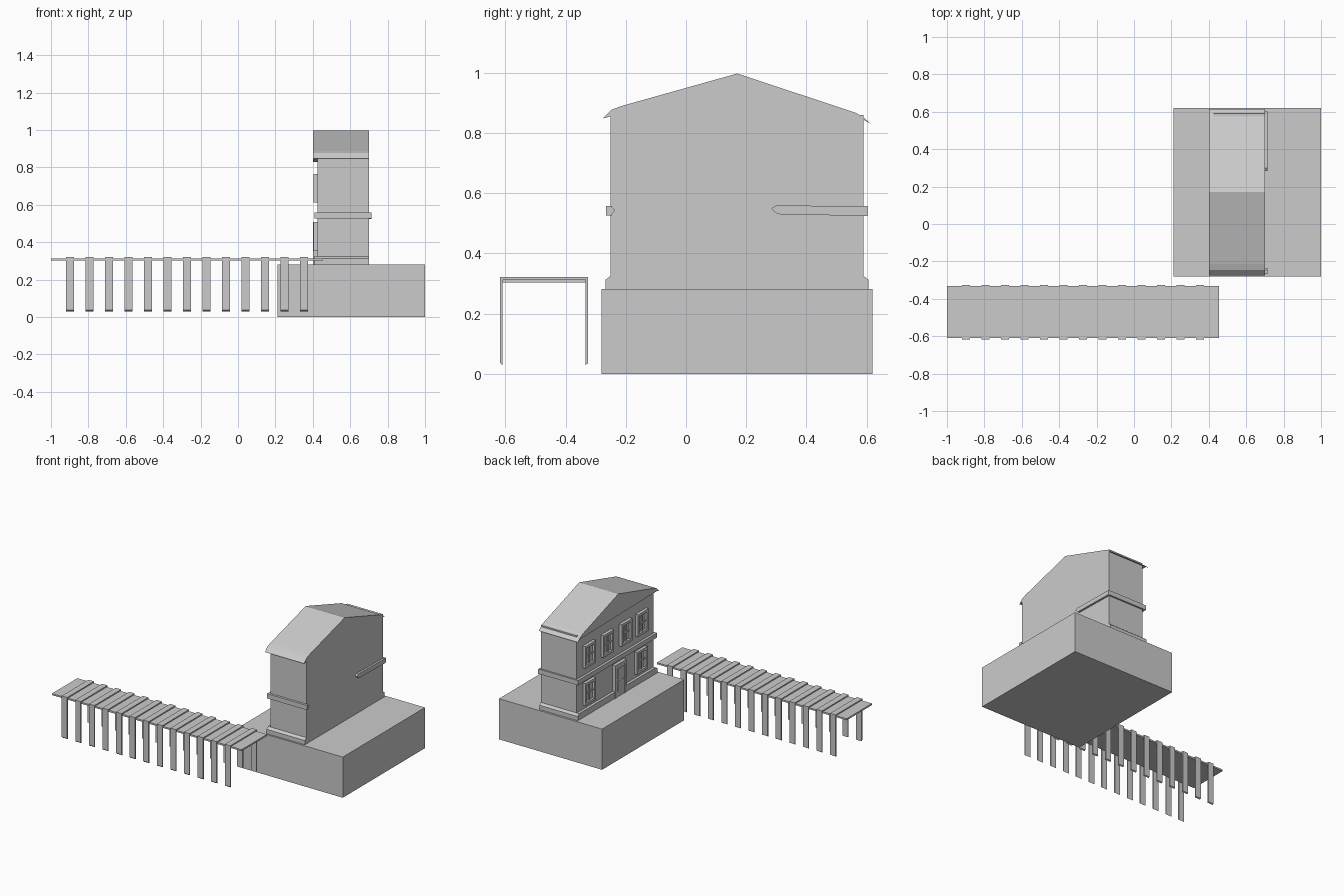
import bpy, bmesh


def mesh_object(name, bm):
    bmesh.ops.recalc_face_normals(bm, faces=bm.faces)
    me = bpy.data.meshes.new(name)
    bm.to_mesh(me)
    bm.free()
    ob = bpy.data.objects.new(name, me)
    bpy.context.collection.objects.link(ob)
    return ob


def add_box(bm, x, y, z):
    v = bmesh.ops.create_cube(bm, size=1)["verts"]
    for p in v:
        p.co = [a + (b - a) * (c + 0.5) for (a, b), c in zip((x, y, z), p.co)]


def boxes(name, items):
    bm = bmesh.new()
    for it in items:
        add_box(bm, *it)
    return mesh_object(name, bm)


def prism_x(name, profile, x0, x1):
    """Extrude a y-z outline along x."""
    bm = bmesh.new()
    f = bm.faces.new([bm.verts.new((x0, y, z)) for y, z in profile])
    ext = bmesh.ops.extrude_face_region(bm, geom=[f])["geom"]
    for v in ext:
        if isinstance(v, bmesh.types.BMVert):
            v.co.x = x1
    return mesh_object(name, bm)


# ground block and house body
boxes("ground_block", [((0.21, 1.0), (-0.28, 0.62), (0, 0.282))])
boxes("house_walls", [((0.425, 0.70), (-0.25, 0.59), (0.28, 0.86))])

# plinth with a bevelled upper lip
plinth = [(-0.268, 0.28), (-0.268, 0.312), (-0.25, 0.325),
          (0.59, 0.325), (0.606, 0.312), (0.606, 0.28)]
prism_x("plinth", plinth, 0.406, 0.70)

# gabled roof with drooping eaves
roof = [(-0.25, 0.855), (-0.276, 0.848), (-0.247, 0.877), (-0.215, 0.889),
        (0.17, 0.997), (0.563, 0.867), (0.588, 0.852), (0.614, 0.83), (0.59, 0.843)]
prism_x("roof", roof, 0.40, 0.70)

# string course: front, back and window side, with pointed returns on the plain side
boxes("string_course", [
    ((0.408, 0.71), (-0.266, -0.245), (0.526, 0.558)),
    ((0.408, 0.71), (0.585, 0.602), (0.526, 0.558)),
    ((0.408, 0.43), (-0.266, 0.602), (0.526, 0.558))])
prism_x("band_return_back", [(0.602, 0.524), (0.602, 0.555), (0.30, 0.56),
                             (0.283, 0.548), (0.305, 0.53)], 0.695, 0.714)
prism_x("band_return_front", [(-0.266, 0.526), (-0.266, 0.558), (-0.25, 0.558),
                              (-0.236, 0.543), (-0.25, 0.526)], 0.695, 0.714)


def window(name, y, z0, z1):
    w, t = 0.058, 0.018
    face, glass = 0.404, 0.419
    zm = (z1 - z0 - t) / 2 + z0
    boxes(name, [
        ((face, 0.43), (y - w, y - w + t), (z0, z1)),
        ((face, 0.43), (y + w - t, y + w), (z0, z1)),
        ((face, 0.43), (y - w + t, y + w - t), (z1 - t, z1)),
        ((face, 0.43), (y - w + t, y + w - t), (z0, z0 + t)),
        ((0.412, 0.43), (y - 0.005, y + 0.005), (z0 + t, z1 - t)),
        ((0.412, 0.43), (y - w + t, y + w - t), (zm + 0.005, zm + 0.015)),
        ((glass, 0.43), (y - w + t, y + w - t), (z0 + t, z1 - t))])


# windows on the long side
for i, y in enumerate((0.466, 0.268, 0.068, -0.11)):
    window(f"upper_window_{i + 1}", y, 0.612, 0.765)
for i, y in enumerate((0.466, -0.10)):
    window(f"lower_window_{i + 1}", y, 0.353, 0.508)

# doorway: frame, leaf and raised panels
d = 0.137
boxes("door", [
    ((0.402, 0.43), (d - 0.06, d - 0.042), (0.28, 0.508)),
    ((0.402, 0.43), (d + 0.042, d + 0.06), (0.28, 0.508)),
    ((0.402, 0.43), (d - 0.042, d + 0.042), (0.488, 0.508)),
    ((0.405, 0.43), (d - 0.042, d + 0.042), (0.28, 0.488))]
    + [((0.402, 0.41), (d + s - 0.013, d + s + 0.013), (z, z + 0.07))
       for s in (-0.02, 0.02) for z in (0.32, 0.405)])

# pier deck
boxes("pier_deck", [((-1.0, 0.455), (-0.61, -0.332), (0.303, 0.314))])

# pier frames: flat strap over the deck with a leg on either side
yl, yr, t = -0.618, -0.325, 0.008
strap = [(yl, 0.035), (yl, 0.322), (yr, 0.322), (yr, 0.035), (yr - t, 0.03),
         (yr - t, 0.314), (yl + t, 0.314), (yl + t, 0.03)]
strap[-1], strap[0] = (yl + t, 0.03), (yl, 0.037)
for i in range(13):
    x = -0.92 + i * 0.1043
    prism_x(f"pier_frame_{i + 1}", strap, x, x + 0.042)
